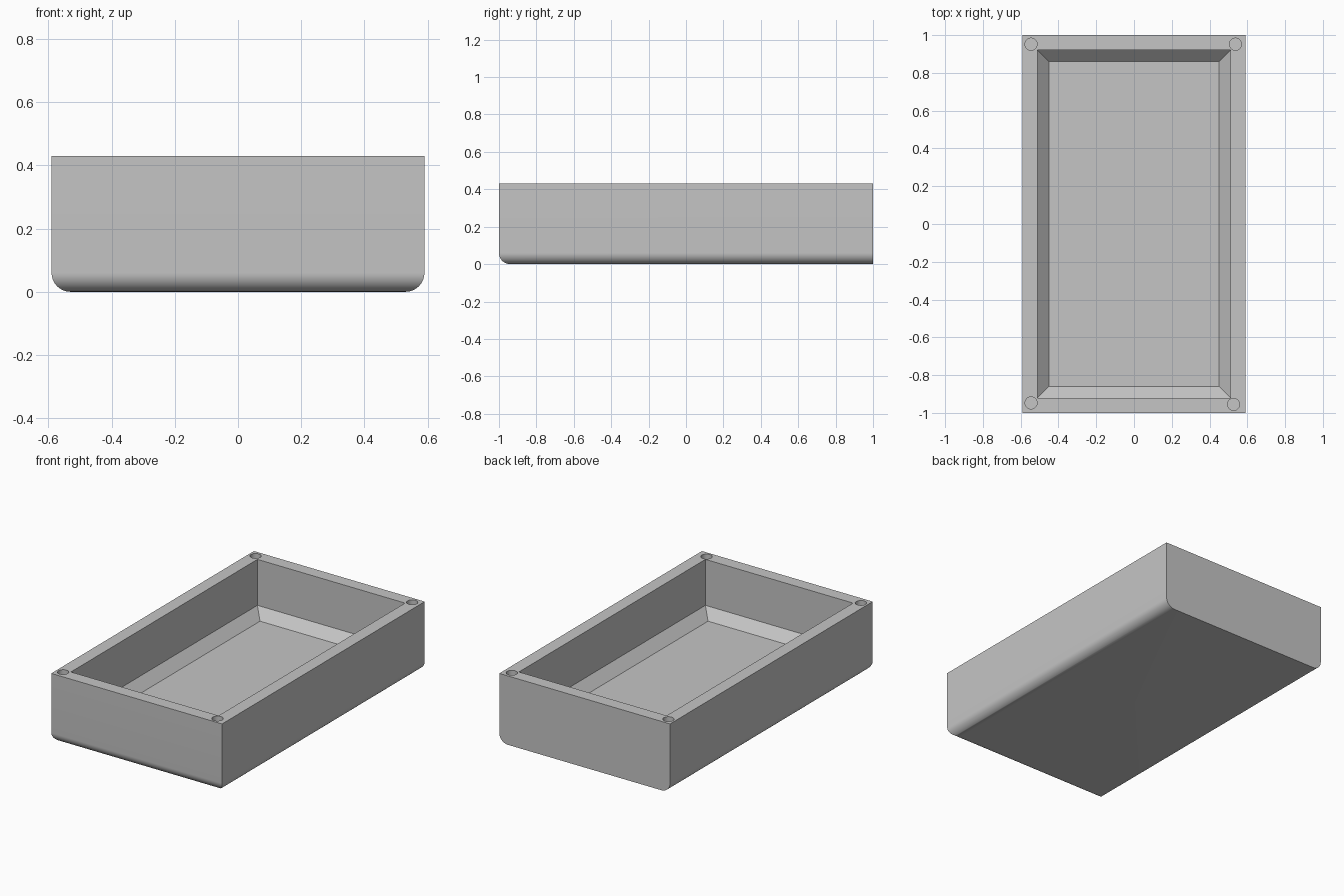
import bpy
import bmesh
import math

cube = bpy.data.objects.get("Cube")
if cube:
    bpy.data.objects.remove(cube, do_unlink=True)

# Overall sizes
HALF_X, HALF_Y, HEIGHT = 0.59, 1.0, 0.43
WALL, FLOOR, ROUND = 0.08, 0.083, 0.06
HOLE_RADIUS, HOLE_DEPTH = 0.032, 0.2

grey = bpy.data.materials.new("plain grey")
grey.use_nodes = True
grey.diffuse_color = (0.56, 0.56, 0.56, 1)
grey.node_tree.nodes["Principled BSDF"].inputs["Base Color"].default_value = grey.diffuse_color


def make_object(name, bm):
    bmesh.ops.recalc_face_normals(bm, faces=bm.faces)
    mesh = bpy.data.meshes.new(name)
    bm.to_mesh(mesh)
    bm.free()
    mesh.materials.append(grey)
    obj = bpy.data.objects.new(name, mesh)
    bpy.context.collection.objects.link(obj)
    return obj


def add_box(bm, hx, hy, low, high):
    verts = bmesh.ops.create_cube(bm, size=2)["verts"]
    for v in verts:
        v.co = (v.co.x * hx, v.co.y * hy, high if v.co.z > 0 else low)
    return verts


def cut(target, cutter):
    cutter.hide_render = True
    mod = target.modifiers.new("cut", "BOOLEAN")
    mod.operation = "DIFFERENCE"
    mod.solver = "EXACT"
    mod.object = cutter
    bpy.context.view_layer.objects.active = target
    bpy.ops.object.modifier_apply(modifier=mod.name)
    bpy.data.objects.remove(cutter, do_unlink=True)


# Tray body: bottom edges rounded at the front and sides, square at the back
bm = bmesh.new()
add_box(bm, HALF_X, HALF_Y, 0, HEIGHT)
rounded = [e for e in bm.edges
           if all(v.co.z < 0.01 for v in e.verts)
           and not all(v.co.y > 0 for v in e.verts)]
bmesh.ops.bevel(bm, geom=rounded, offset=ROUND, offset_type="OFFSET",
                segments=14, profile=0.5, affect="EDGES")
tray = make_object("tray", bm)

# Cavity with straight walls and a sloping border around the floor
bm = bmesh.new()
hx, hy = HALF_X - WALL, HALF_Y - WALL
add_box(bm, hx, hy, FLOOR + ROUND, HEIGHT + 0.1)
base = min(bm.faces, key=lambda f: f.calc_center_median().z)
lower = bmesh.ops.extrude_discrete_faces(bm, faces=[base])["faces"][0]
for v in lower.verts:
    v.co.x -= math.copysign(ROUND, v.co.x)
    v.co.y -= math.copysign(ROUND, v.co.y)
    v.co.z = FLOOR
cut(tray, make_object("cavity_cutter", bm))

# Screw holes in the rim corners
for x, y in ((-0.545, 0.952), (0.537, 0.952), (-0.545, -0.947), (0.527, -0.955)):
    bm = bmesh.new()
    bmesh.ops.create_cone(bm, cap_ends=True, segments=32, radius1=HOLE_RADIUS,
                          radius2=HOLE_RADIUS, depth=HOLE_DEPTH * 2)
    bmesh.ops.translate(bm, verts=bm.verts, vec=(x, y, HEIGHT))
    cut(tray, make_object("screw_hole_cutter", bm))

# Smooth the rounded edges, keep the corners sharp
bpy.ops.object.select_all(action="DESELECT")
tray.select_set(True)
bpy.context.view_layer.objects.active = tray
bpy.ops.object.shade_smooth_by_angle(angle=math.radians(30))
